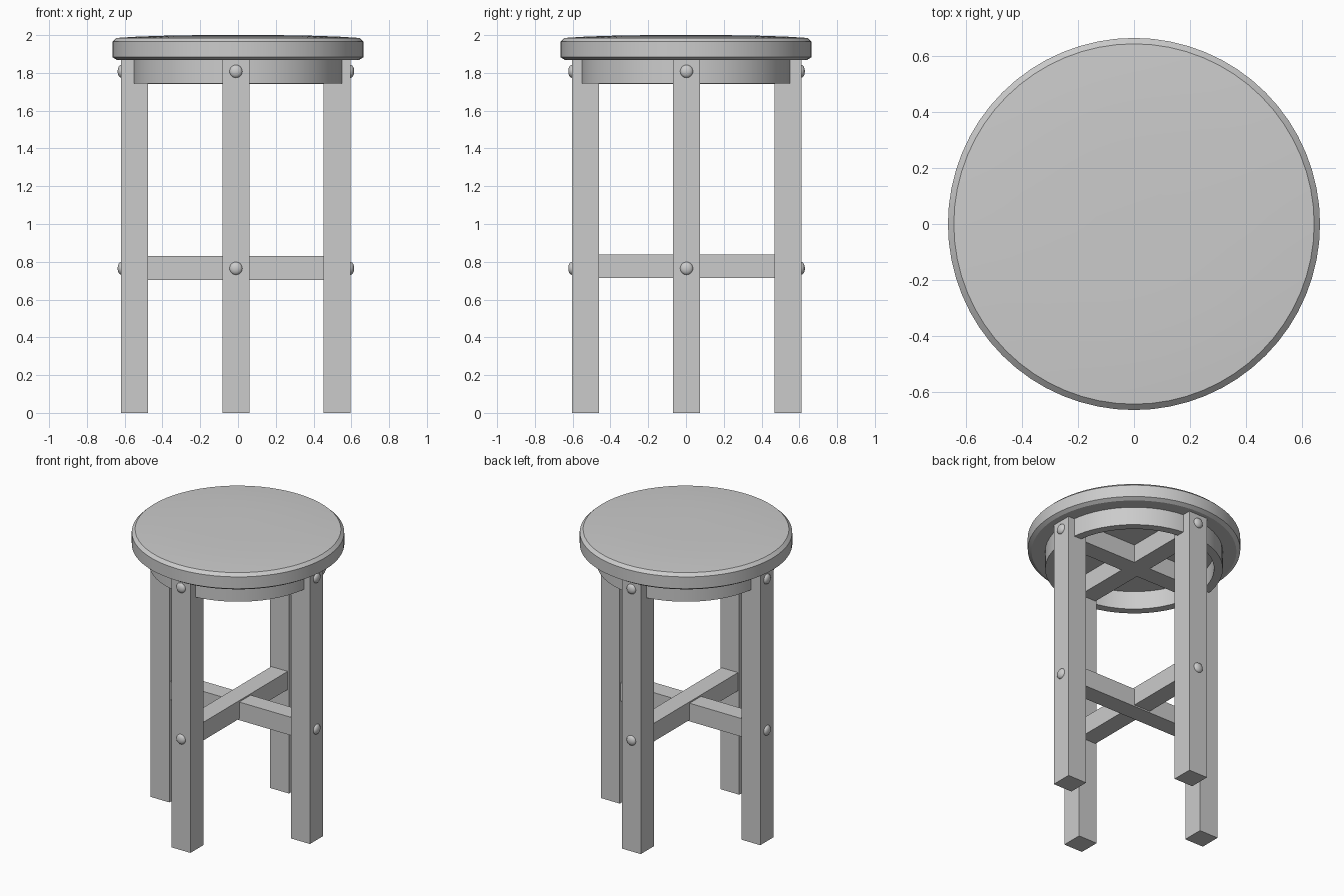
import bpy, bmesh, math
from mathutils import Vector, Matrix

old = bpy.data.objects.get("Cube")
if old:
    bpy.data.objects.remove(old, do_unlink=True)

# One plain grey for the whole stool
grey = bpy.data.materials.new("plain_grey")
grey.use_nodes = True
colour = (0.6, 0.6, 0.6, 1)
grey.diffuse_color = colour
grey.node_tree.nodes["Principled BSDF"].inputs["Base Color"].default_value = colour

AXIS = Vector((-0.011, 0.003, 0))   # centre of the leg frame
LEG, REACH, TOP = 0.143, 0.536, 1.868
SIDES = {"left": (1, 0), "right": (-1, 0), "front": (0, -1), "back": (0, 1)}


def finish(name, bm, smooth=False):
    bmesh.ops.recalc_face_normals(bm, faces=bm.faces)
    mesh = bpy.data.meshes.new(name)
    bm.to_mesh(mesh)
    bm.free()
    mesh.materials.append(grey)
    obj = bpy.data.objects.new(name, mesh)
    bpy.context.collection.objects.link(obj)
    if smooth:
        bpy.ops.object.select_all(action="DESELECT")
        obj.select_set(True)
        bpy.context.view_layer.objects.active = obj
        bpy.ops.object.shade_smooth_by_angle(angle=math.radians(25))
    return obj


def box(name, centre, size):
    bm = bmesh.new()
    bmesh.ops.create_cube(bm, size=1)
    bmesh.ops.scale(bm, vec=size, verts=bm.verts)
    bmesh.ops.translate(bm, vec=centre, verts=bm.verts)
    return finish(name, bm)


def lathe(name, profile, closed=False, steps=64):
    bm = bmesh.new()
    verts = [bm.verts.new((r, 0, z)) for r, z in profile]
    ends = verts[1:] + verts[:1] if closed else verts[1:]
    edges = [bm.edges.new(pair) for pair in zip(verts, ends)]
    bmesh.ops.spin(bm, geom=verts + edges, cent=(0, 0, 0), axis=(0, 0, 1),
                   angle=math.tau, steps=steps)
    bmesh.ops.remove_doubles(bm, verts=bm.verts, dist=0.0001)
    return finish(name, bm, smooth=True)


# Round seat with chamfered rim and slightly domed top
lathe("seat", [(0, 1.868), (0.64, 1.868), (0.664, 1.883), (0.664, 1.965),
               (0.643, 1.985), (0.55, 1.991), (0.42, 1.996),
               (0.28, 1.999), (0.14, 2.0), (0, 2.0)])

# Ring under the seat
lathe("apron_ring", [(0.555, 1.743), (0.555, TOP), (0.5, TOP), (0.5, 1.743)],
      closed=True)

# Four legs, each with two domed bolt heads on the outer face
for side, (dx, dy) in SIDES.items():
    out = Vector((dx, dy, 0))
    box(side + "_leg", AXIS + out * REACH + Vector((0, 0, TOP / 2)),
        (LEG, LEG, TOP))
    for level, z in (("upper", 1.808), ("lower", 0.765)):
        bm = bmesh.new()
        bmesh.ops.create_uvsphere(bm, u_segments=20, v_segments=12, radius=0.034)
        bmesh.ops.scale(bm, vec=(1, 1, 0.55), verts=bm.verts)
        turn = out.to_track_quat("Z", "Y").to_matrix().to_4x4()
        place = AXIS + out * (REACH + LEG / 2) + Vector((0, 0, z))
        bmesh.ops.transform(bm, matrix=Matrix.Translation(place) @ turn,
                            verts=bm.verts)
        finish(f"{side}_{level}_bolt", bm, smooth=True)

# Crossed stretchers, low between the legs and again under the seat
BAR, DEPTH = 0.125, 0.125
SPAN = 2 * REACH - LEG + 0.02
for level, z, rise in (("lower", 0.767, 0.01), ("upper", 1.805, 0)):
    box(level + "_side_stretcher", AXIS + Vector((0, 0, z)), (SPAN, BAR, DEPTH))
    box(level + "_front_back_stretcher", AXIS + Vector((0, 0, z + rise)),
        (BAR, SPAN, DEPTH))
